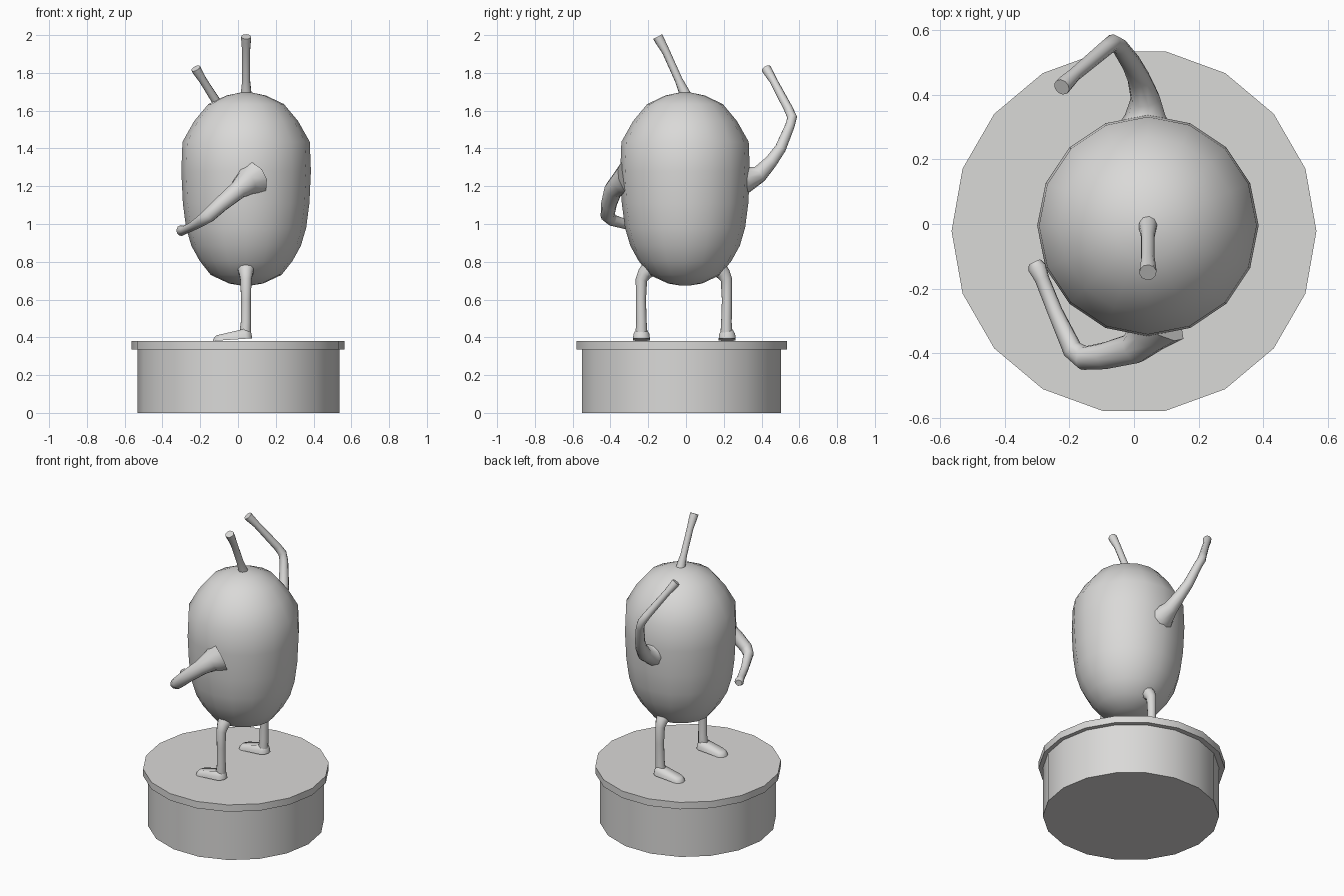
import bpy, bmesh, math
from mathutils import Vector

if "Cube" in bpy.data.objects:
    bpy.data.objects.remove(bpy.data.objects["Cube"])

clay = bpy.data.materials.new("light grey clay")
clay.diffuse_color = (0.7, 0.695, 0.685, 1)
clay.use_nodes = True
clay.node_tree.nodes["Principled BSDF"].inputs["Base Color"].default_value = clay.diffuse_color


def finish(bm, name, angle=50):
    """Turn a bmesh into a named, smooth shaded object."""
    bmesh.ops.recalc_face_normals(bm, faces=bm.faces)
    me = bpy.data.meshes.new(name)
    bm.to_mesh(me)
    bm.free()
    ob = bpy.data.objects.new(name, me)
    bpy.context.collection.objects.link(ob)
    me.materials.append(clay)
    bpy.ops.object.select_all(action='DESELECT')
    ob.select_set(True)
    bpy.context.view_layer.objects.active = ob
    bpy.ops.object.shade_smooth_by_angle(angle=math.radians(angle))
    return ob


def loft(rings, name, angle=50):
    """Skin a list of point rings and cap both ends."""
    bm = bmesh.new()
    vr = [[bm.verts.new(p) for p in r] for r in rings]
    n = len(vr[0])
    for a, b in zip(vr, vr[1:]):
        for i in range(n):
            j = (i + 1) % n
            bm.faces.new((a[i], a[j], b[j], b[i]))
    bm.faces.new(vr[0][::-1])
    bm.faces.new(vr[-1])
    return finish(bm, name, angle)


def lathe(profile, sides, cx, cy, name, angle=50):
    """Revolve (radius, height) points around a vertical axis."""
    rings = [[(cx + r * math.cos(2 * math.pi * i / sides),
               cy + r * math.sin(2 * math.pi * i / sides), z)
              for i in range(sides)] for r, z in profile]
    return loft(rings, name, angle)


def tube(path, name, sides=10):
    """Tapered limb through (x, y, z, radius) points."""
    pts = [Vector(p[:3]) for p in path]
    rings, normal = [], None
    for k, p in enumerate(pts):
        t = Vector((0, 0, 0))
        if k > 0:
            t += (p - pts[k - 1]).normalized()
        if k < len(pts) - 1:
            t += (pts[k + 1] - p).normalized()
        t.normalize()
        if normal is None:
            normal = t.orthogonal()
        normal = (normal - t * normal.dot(t)).normalized()
        side = t.cross(normal)
        rings.append([p + path[k][3] * (normal * math.cos(2 * math.pi * i / sides)
                                        + side * math.sin(2 * math.pi * i / sides))
                      for i in range(sides)])
    return loft(rings, name)


def foot(y, name):
    """Rounded shoe shape, tapering down to the toe at -x."""
    outline = []
    for i in range(16):
        a = 2 * math.pi * (i + 0.5) / 16
        end = 0.034 if math.cos(a) > 0 else -0.092
        outline.append((end + 0.042 * math.cos(a), 0.046 * math.sin(a)))
    rings = []
    for s, f in ((1.0, 0.0), (0.93, 0.5), (0.6, 1.0)):
        ring = []
        for x, dy in outline:
            x = -0.029 + (x + 0.029) * (1 - 0.16 * f * f)
            u = (x + 0.134) / 0.21
            z = 0.381 + 0.014 * u + f * (0.024 + 0.028 * min(1, u * 1.4))
            ring.append((x, y + dy * s, z))
        rings.append(ring)
    return loft(rings, name, 70)


# pedestal: drum and overhanging top plate
lathe([(0.535, 0), (0.535, 0.335)], 18, 0.003, -0.025, "pedestal_drum")
lathe([(0.565, 0.335), (0.565, 0.381)], 18, 0, -0.022, "pedestal_top")

# egg-shaped body
lathe([(0.03, 0.675), (0.09, 0.685), (0.187, 0.73), (0.246, 0.805), (0.29, 0.885),
       (0.318, 0.98), (0.335, 1.11), (0.343, 1.28), (0.337, 1.435), (0.275, 1.545),
       (0.2, 1.635), (0.105, 1.68), (0.03, 1.696)], 16, 0.043, -0.005, "body", 60)

# stalk on top
tube([(0.043, 0.005, 1.66, 0.034), (0.043, -0.01, 1.70, 0.028), (0.043, -0.04, 1.765, 0.021),
      (0.043, -0.105, 1.91, 0.021), (0.043, -0.137, 1.968, 0.026),
      (0.043, -0.15, 1.992, 0.027)], "stalk")

# legs and feet
for y, out, label in ((-0.236, -1, "near"), (0.214, 1, "far")):
    tube([(0.042, y - out * 0.055, 0.775, 0.05), (0.042, y - out * 0.015, 0.735, 0.037),
          (0.042, y, 0.705, 0.031), (0.042, y + out * 0.003, 0.6, 0.027),
          (0.042, y, 0.48, 0.028), (0.038, y, 0.43, 0.031),
          (0.038, y, 0.405, 0.031)], label + "_leg")
    foot(y + out * 0.002 + 0.002, label + "_foot")

# arm in front, bent forward at the elbow
tube([(0.07, -0.3, 1.235, 0.10), (0.04, -0.345, 1.215, 0.066), (0.0, -0.385, 1.18, 0.05),
      (-0.09, -0.408, 1.105, 0.042), (-0.155, -0.415, 1.045, 0.038),
      (-0.19, -0.39, 1.02, 0.032), (-0.245, -0.27, 0.985, 0.024),
      (-0.285, -0.17, 0.968, 0.023), (-0.3, -0.135, 0.965, 0.029),
      (-0.308, -0.118, 0.964, 0.02)], "lowered_arm")

# arm at the back, raised
tube([(0.035, 0.29, 1.235, 0.095), (0.035, 0.335, 1.24, 0.064), (0.035, 0.39, 1.265, 0.046),
      (0.015, 0.45, 1.33, 0.036), (-0.01, 0.5, 1.4, 0.031), (-0.045, 0.55, 1.52, 0.026),
      (-0.065, 0.562, 1.565, 0.026), (-0.09, 0.542, 1.61, 0.024),
      (-0.185, 0.462, 1.76, 0.021), (-0.215, 0.433, 1.808, 0.026),
      (-0.224, 0.424, 1.824, 0.026)], "raised_arm")
